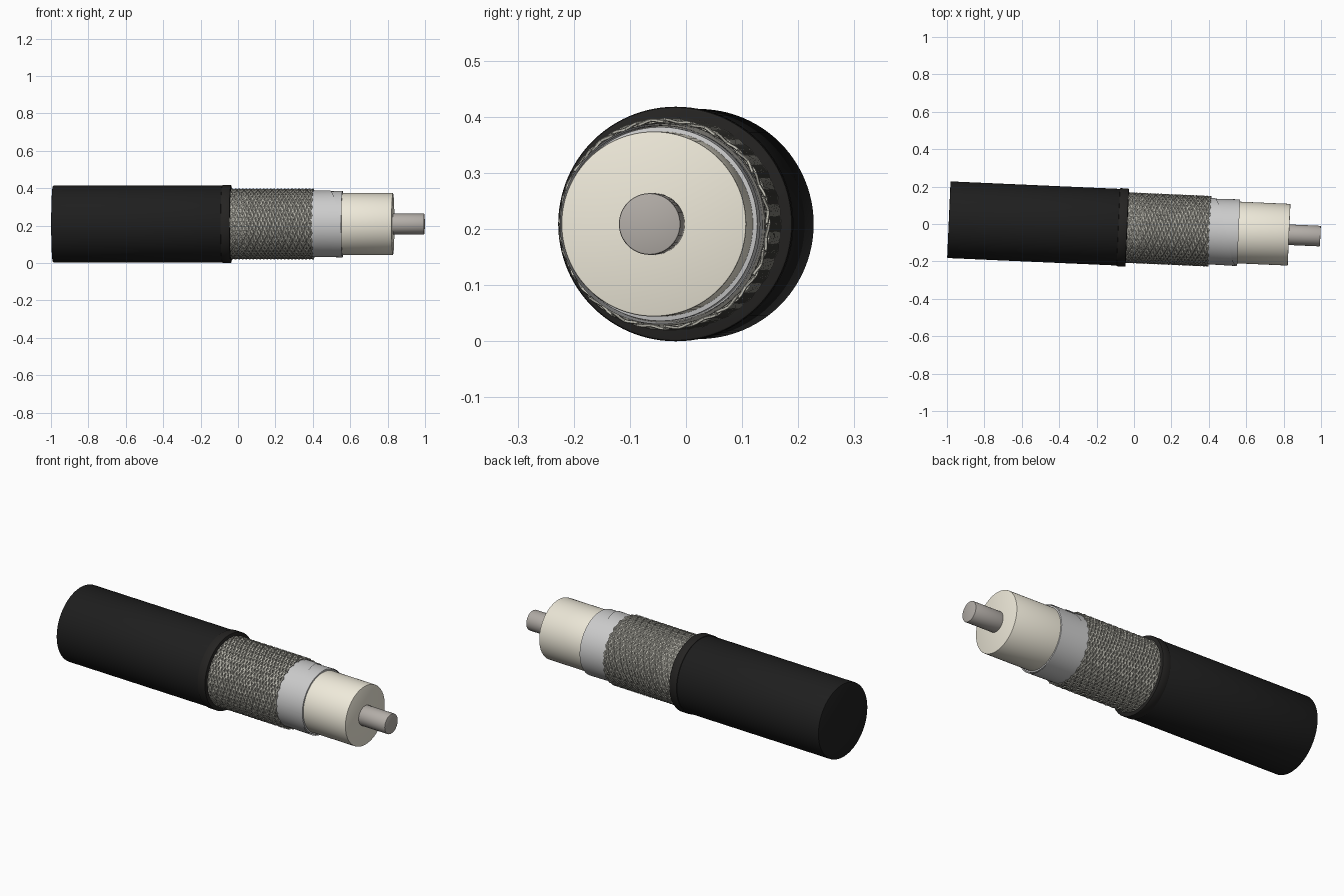
import bpy, bmesh, math
from mathutils import Matrix

if "Cube" in bpy.data.objects:
    bpy.data.objects.remove(bpy.data.objects["Cube"])

# Cable axis: lies along x, turned slightly about z
PLACE = Matrix.Translation((0, -0.0208, 0.209)) @ Matrix.Rotation(math.radians(-2.53), 4, 'Z')
TAU = 2 * math.pi


def material(name, rgb):
    m = bpy.data.materials.new(name)
    m.diffuse_color = (*rgb, 1)
    m.use_nodes = True
    m.node_tree.nodes["Principled BSDF"].inputs["Base Color"].default_value = m.diffuse_color
    return m


BLACK = material("jacket_black", (0.013, 0.013, 0.013))
RUBBER = material("lip_black", (0.018, 0.017, 0.016))
WIRE = material("braid_metal", (0.50, 0.49, 0.43))
SHADOW = material("braid_core", (0.16, 0.155, 0.14))
FOIL = material("foil_silver", (0.74, 0.75, 0.73))
CREAM = material("insulator_cream", (0.86, 0.82, 0.70))
METAL = material("conductor_metal", (0.45, 0.42, 0.39))


def finish(bm, name, mat):
    bmesh.ops.recalc_face_normals(bm, faces=bm.faces)
    me = bpy.data.meshes.new(name)
    bm.to_mesh(me)
    bm.free()
    me.materials.append(mat)
    ob = bpy.data.objects.new(name, me)
    bpy.context.collection.objects.link(ob)
    ob.matrix_world = PLACE
    bpy.context.view_layer.objects.active = ob
    bpy.ops.object.select_all(action='DESELECT')
    ob.select_set(True)
    bpy.ops.object.shade_smooth_by_angle(angle=math.radians(35))
    return ob


def lathe(name, profile, mat, n=96):
    """Spin (x, radius) points about the axis, capping both ends."""
    bm = bmesh.new()
    rings = [[bm.verts.new((x, r * math.cos(TAU * i / n), r * math.sin(TAU * i / n)))
              for i in range(n)] for x, r in profile]
    for a, b in zip(rings, rings[1:]):
        for i in range(n):
            bm.faces.new((a[i], a[(i + 1) % n], b[(i + 1) % n], b[i]))
    bm.faces.new(rings[0])
    bm.faces.new(rings[-1])
    return finish(bm, name, mat)


def rod(x0, x1, r, b):
    """Rod profile with rounded end edges."""
    return [(x0, r - b), (x0 + 0.3 * b, r - 0.3 * b), (x0 + b, r),
            (x1 - b, r), (x1 - 0.3 * b, r - 0.3 * b), (x1, r - b)]


# Solid layers
lathe("outer_jacket", rod(-0.991, -0.045, 0.205, 0.004), BLACK)
lathe("jacket_lip", rod(-0.085, -0.036, 0.209, 0.005), RUBBER)
lathe("braid_backing", rod(-0.06, 0.395, 0.181, 0.001), SHADOW)
lathe("insulator", rod(0.30, 0.83, 0.165, 0.003), CREAM)
lathe("centre_conductor", rod(0.78, 0.9975, 0.055, 0.003), METAL, 48)

# Foil tape: overlapping spiral ribbon trimmed square at both ends
lathe("foil_base", rod(0.38, 0.56, 0.173, 0.001), FOIL)
bm = bmesh.new()
LEAD, STEPS = 0.28, 96
prev = None
for k in range(-2 * STEPS, 2 * STEPS + 1):
    t = TAU * k / STEPS
    row = []
    for u in (0, 0.5, 1):
        r = 0.1745 + 0.005 * u
        row.append(bm.verts.new((0.49 + LEAD * (t / TAU - 1.1 * (1 - u)),
                                 -r * math.sin(t), r * math.cos(t))))
    if prev:
        for j in range(2):
            bm.faces.new((prev[j], row[j], row[j + 1], prev[j + 1]))
    prev = row
for x, nx in ((0.38, -1), (0.56, 1)):
    bmesh.ops.bisect_plane(bm, geom=bm.verts[:] + bm.edges[:] + bm.faces[:],
                           plane_co=(x, 0, 0), plane_no=(nx, 0, 0), clear_outer=True)
finish(bm, "foil_tape", FOIL)


# Braid: two sets of helical wires weaving over and under each other
def braid(name, sign, starts=24, turns=1.0, segs=144, sides=5, wire=0.0045):
    bm = bmesh.new()
    x0, x1 = -0.05, 0.402
    for s in range(starts):
        prev = None
        for k in range(segs + 1):
            f = k / segs
            a = sign * TAU * turns * f + TAU * s / starts
            weave = math.cos(starts * TAU * turns * f + math.pi * s)
            rc = 0.1845 + 0.002 * sign * weave
            x = x0 + (x1 - x0) * f
            ring = []
            for j in range(sides):
                p = TAU * j / sides
                # cross-section: flattened strand, wider around the girth
                rr = rc + wire * 0.75 * math.sin(p)
                w = 1.25 * wire * math.cos(p)
                aa = a + sign * w * 0.4 / rc
                ring.append(bm.verts.new((x - w * 0.9, rr * math.cos(aa), rr * math.sin(aa))))
            if prev:
                for j in range(sides):
                    i = (j + 1) % sides
                    bm.faces.new((prev[j], prev[i], ring[i], ring[j]))
            else:
                bm.faces.new(ring)
            prev = ring
        bm.faces.new(prev)
    return finish(bm, name, WIRE)


braid("braid_wires_right", 1)
braid("braid_wires_left", -1)
